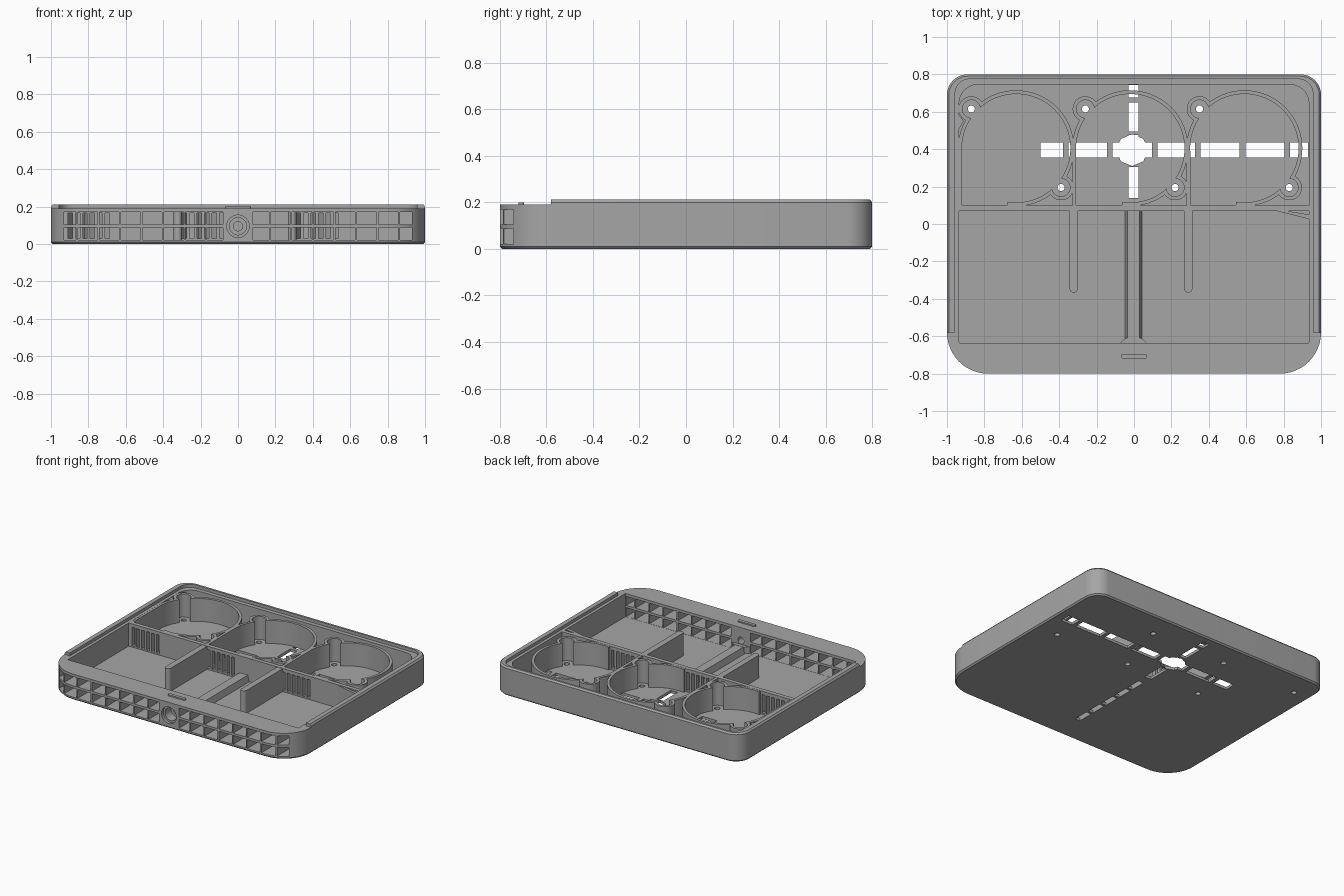
import bpy, bmesh, math
from mathutils import Matrix

if "Cube" in bpy.data.objects:
    bpy.data.objects.remove(bpy.data.objects["Cube"])

grey = bpy.data.materials.new("plain grey")
grey.use_nodes = True
grey.diffuse_color = (0.38, 0.38, 0.38, 1)
grey.node_tree.nodes["Principled BSDF"].inputs["Base Color"].default_value = (0.38, 0.38, 0.38, 1)


# ---- helpers ----
def box(bm, x0, x1, y0, y1, z0, z1):
    m = Matrix.Translation(((x0 + x1) / 2, (y0 + y1) / 2, (z0 + z1) / 2))
    bmesh.ops.create_cube(bm, size=1, matrix=m @ Matrix.Diagonal((x1 - x0, y1 - y0, z1 - z0, 1)))


def post(bm, x, y, r, z0, z1, sides=32):
    bmesh.ops.create_cone(bm, cap_ends=True, segments=sides, radius1=r, radius2=r, depth=z1 - z0,
                          matrix=Matrix.Translation((x, y, (z0 + z1) / 2)))


def outline(half, y0, y1, r_front, r_back, steps=12):
    """Rounded rectangle, counter-clockwise from the front right corner."""
    corners = [(1, y0, r_front, -90), (1, y1, r_back, 0), (-1, y1, r_back, 90), (-1, y0, r_front, 180)]
    pts = []
    for sx, y, r, start in corners:
        cx, cy = sx * (half - r), y + (r if y == y0 else -r)
        for i in range(steps + 1):
            a = math.radians(start + 90 * i / steps)
            pts.append((cx + r * math.cos(a), cy + r * math.sin(a)))
    return pts


def loft(bm, layers):
    """Stack outlines, given as (points, z), into a closed solid."""
    rings = [[bm.verts.new((x, y, z)) for x, y in pts] for pts, z in layers]
    for low, high in zip(rings, rings[1:]):
        for i in range(len(low)):
            j = (i + 1) % len(low)
            bm.faces.new((low[i], low[j], high[j], high[i]))
    bm.faces.new(rings[0][::-1])
    bm.faces.new(rings[-1])


def make(name, bm):
    bmesh.ops.recalc_face_normals(bm, faces=bm.faces)
    me = bpy.data.meshes.new(name)
    bm.to_mesh(me)
    bm.free()
    me.materials.append(grey)
    ob = bpy.data.objects.new(name, me)
    bpy.context.collection.objects.link(ob)
    return ob


def cut(ob, bm):
    """Subtract the solids in bm, then drop the cutter."""
    cutter = make("cutter", bm)
    cutter.hide_render = True
    mod = ob.modifiers.new("cut", 'BOOLEAN')
    mod.operation, mod.solver, mod.object = 'DIFFERENCE', 'EXACT', cutter
    mod.use_self = True
    bpy.context.view_layer.update()
    me = bpy.data.meshes.new_from_object(ob.evaluated_get(bpy.context.evaluated_depsgraph_get()))
    ob.modifiers.clear()
    ob.data = me
    bpy.data.objects.remove(cutter)


def smooth(ob):
    ob.data.shade_smooth()
    ob.data.set_sharp_from_angle(angle=math.radians(30))


FLOOR, LEDGE, RIM = 0.02, 0.19, 0.212
FANS = (-0.63, -0.02, 0.59)
FAN_Y = 0.405
EARS = ((-0.24, 0.21), (0.24, -0.21))

# ---- tray shell with chamfered edges ----
bm = bmesh.new()
body = outline(1, -0.8, 0.8, 0.22, 0.11)
small = outline(0.99, -0.79, 0.79, 0.21, 0.10)
loft(bm, [(small, 0), (body, 0.01), (body, RIM - 0.012), (small, RIM)])
tray = make("tray", bm)

# main cavity
bm = bmesh.new()
loft(bm, [(outline(0.935, -0.635, 0.745, 0.004, 0.1), z) for z in (FLOOR, 0.3)])
cut(tray, bm)

# lid recess, and the lower front deck
bm = bmesh.new()
loft(bm, [(outline(0.957, -0.7, 0.775, 0.004, 0.08), z) for z in (LEDGE, 0.3)])
cut(tray, bm)
bm = bmesh.new()
box(bm, -1.1, 1.1, -0.9, -0.58, LEDGE, 0.3)
cut(tray, bm)

# front grille, two rows of through cells on each side
bm = bmesh.new()
for side in (-1, 1):
    for i in range(8):
        a = 0.08 if i == 0 else 0.06 + 0.115 * i
        b = min(0.165 + 0.115 * i, 0.93)
        x0, x1 = sorted((side * a, side * b))
        for z in (0.021, 0.104):
            box(bm, x0, x1, -0.9, -0.6, z, z + 0.066)
cut(tray, bm)

# round socket in the front, stepping down to a cable bore
for r, depth in ((0.06, 0.02), (0.046, 0.09), (0.025, 0.2)):
    bm = bmesh.new()
    bmesh.ops.create_cone(bm, cap_ends=True, segments=40, radius1=r, radius2=r, depth=depth + 0.1,
                          matrix=Matrix.Translation((0, -0.85 + depth / 2, 0.095)) @ Matrix.Rotation(math.pi / 2, 4, 'X'))
    cut(tray, bm)

# floor slots: a cross broken by small bridges, and screw holes
bm = bmesh.new()
for ends in ((-0.5, -0.38), (-0.35, -0.145), (-0.115, 0.095), (0.125, 0.325),
             (0.355, 0.565), (0.595, 0.805), (0.835, 0.93)):
    box(bm, *ends, 0.355, 0.435, -0.1, 0.1)
for ends in ((0.14, 0.305), (0.325, 0.475), (0.495, 0.65), (0.675, 0.742)):
    box(bm, -0.03, 0.025, *ends, -0.1, 0.1)
for i in range(5):
    box(bm, -0.022, 0.018, -0.585 + 0.135 * i, -0.47 + 0.135 * i, -0.1, 0.1)
post(bm, -0.01, 0.395, 0.085, -0.1, 0.1, 8)
for cx in FANS:
    for ex, ey in EARS:
        post(bm, cx + ex, FAN_Y + ey, 0.019, -0.1, 0.1, 16)
cut(tray, bm)
smooth(tray)


# ---- fan nests joined to the cross wall ----
def nest_solids(bm, grow, z0, z1):
    for cx in FANS:
        post(bm, cx, FAN_Y, 0.29 + grow, z0, z1, 64)
        for ex, ey in EARS:
            post(bm, cx + ex, FAN_Y + ey, 0.048 + grow, z0, z1)
        box(bm, cx - 0.289 - grow, cx - 0.045 + grow, 0.102 - grow, FAN_Y, z0, z1)


bm = bmesh.new()
nest_solids(bm, 0.02, FLOOR - 0.004, LEDGE - 0.001)
box(bm, -0.94, 0.94, 0.07, 0.1, FLOOR - 0.004, LEDGE)
nests = make("fan_nests", bm)
bm = bmesh.new()
nest_solids(bm, 0, -0.1, 0.3)
cut(nests, bm)

# outlet slits in the cross wall
bm = bmesh.new()
for cx in FANS:
    for i in range(6):
        x = cx - 0.28 + 0.04 * i
        box(bm, x, x + 0.024, 0.03, 0.12, 0.03, 0.165)
cut(nests, bm)
smooth(nests)

# ---- partitions with rounded front ends ----
for name, x in (("right_partition", -0.322), ("left_partition", 0.29)):
    bm = bmesh.new()
    pts = [(x + px, py) for px, py in outline(0.022, -0.367, 0.08, 0.0219, 0.001, 8)]
    loft(bm, [(pts, FLOOR - 0.004), (pts, LEDGE - 0.002)])
    smooth(make(name, bm))

# ---- hollow cable duct along the floor ----
bm = bmesh.new()
profile = [(-0.05, 0.015), (-0.036, 0.065), (0.03, 0.065), (0.044, 0.015),
           (0.02, 0.015), (0.02, 0.05), (-0.025, 0.05), (-0.025, 0.015)]
face = bm.faces.new([bm.verts.new((x, -0.637, z)) for x, z in profile])
out = bmesh.ops.extrude_face_region(bm, geom=[face])
bmesh.ops.translate(bm, vec=(0, 0.71, 0), verts=[v for v in out["geom"] if isinstance(v, bmesh.types.BMVert)])
make("cable_duct", bm)

# flared foot where the duct meets the front wall
bm = bmesh.new()
foot = [(-0.075, -0.637), (0.07, -0.637), (0.04, -0.61), (-0.045, -0.61)]
loft(bm, [(foot, FLOOR - 0.004), (foot, 0.067)])
make("duct_foot", bm)

# ---- raised catch on the front deck ----
bm = bmesh.new()
loft(bm, [([(x, y - 0.707) for x, y in outline(0.07, -0.012, 0.012, 0.0119, 0.0119, 6)], z)
          for z in (LEDGE - 0.005, LEDGE + 0.01)])
smooth(make("lid_catch", bm))

# ---- small corner rib and stop beside the nests ----
for name, pts in (("side_rib", [(0.66, 0.095), (0.94, 0.025), (0.94, 0.05)]),
                  ("side_stop", [(-0.94, 0.5), (-0.91, 0.55), (-0.94, 0.59)])):
    bm = bmesh.new()
    loft(bm, [(pts, FLOOR - 0.004), (pts, LEDGE - 0.003)])
    make(name, bm)
